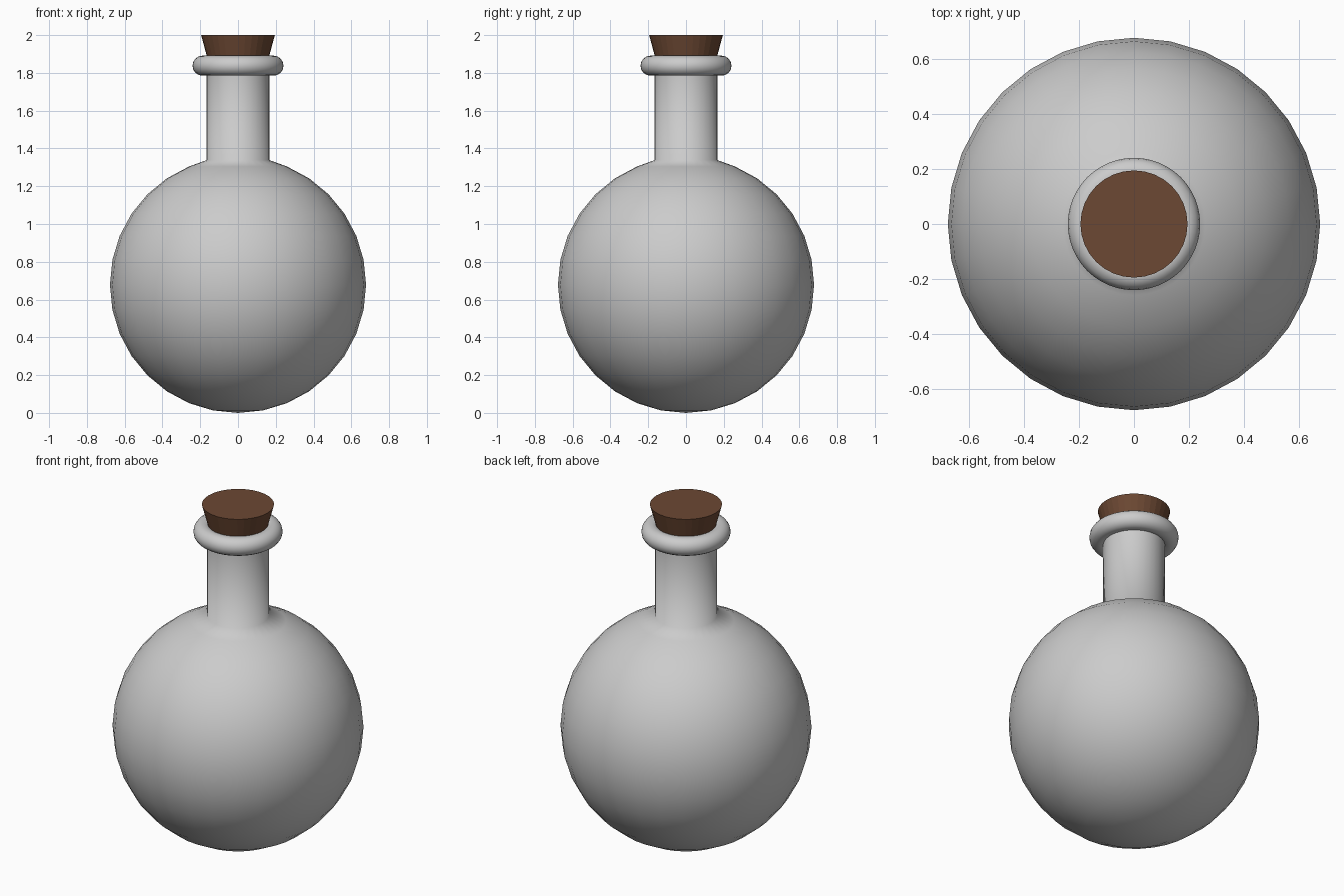
import bpy, bmesh
from math import pi, sin, cos

if "Cube" in bpy.data.objects:
    bpy.data.objects.remove(bpy.data.objects["Cube"])


def lathe(name, profile, segments):
    """Revolve an (r, z) profile about z; points with r = 0 become poles."""
    bm = bmesh.new()
    rings = []
    for r, z in profile:
        if r == 0:
            rings.append([bm.verts.new((0, 0, z))] * segments)
        else:
            rings.append([bm.verts.new((r * cos(2 * pi * i / segments),
                                        r * sin(2 * pi * i / segments), z))
                          for i in range(segments)])
    for a, b in zip(rings, rings[1:]):
        for i in range(segments):
            j = (i + 1) % segments
            bm.faces.new(list(dict.fromkeys((a[i], a[j], b[j], b[i]))))
    bmesh.ops.recalc_face_normals(bm, faces=bm.faces)
    mesh = bpy.data.meshes.new(name)
    bm.to_mesh(mesh)
    bm.free()
    obj = bpy.data.objects.new(name, mesh)
    bpy.context.collection.objects.link(obj)
    return obj


# Round body and straight neck in one smooth surface
R, NECK_R = 0.678, 0.167
body = [(R * sin(k * pi / 16) if k else 0, R - R * cos(k * pi / 16)) for k in range(15)]
flask = lathe("flask_body", body + [(NECK_R, 1.338), (NECK_R, 1.82)], 32)
flask.data.shade_smooth()

# Rounded lip around the mouth
bpy.ops.mesh.primitive_torus_add(major_radius=0.188, minor_radius=0.053,
                                 major_segments=48, minor_segments=16,
                                 location=(0, 0, 1.838))
lip = bpy.context.object
lip.name = "flask_lip"
lip.data.shade_smooth()

# Tapered cork pushed into the neck
cork = lathe("cork", [(0, 1.74), (0.125, 1.74), (0.195, 2.0), (0, 2.0)], 32)
mat = bpy.data.materials.new("cork_brown")
mat.diffuse_color = (0.15, 0.065, 0.033, 1)
mat.use_nodes = True
mat.node_tree.nodes["Principled BSDF"].inputs["Base Color"].default_value = mat.diffuse_color
cork.data.materials.append(mat)
